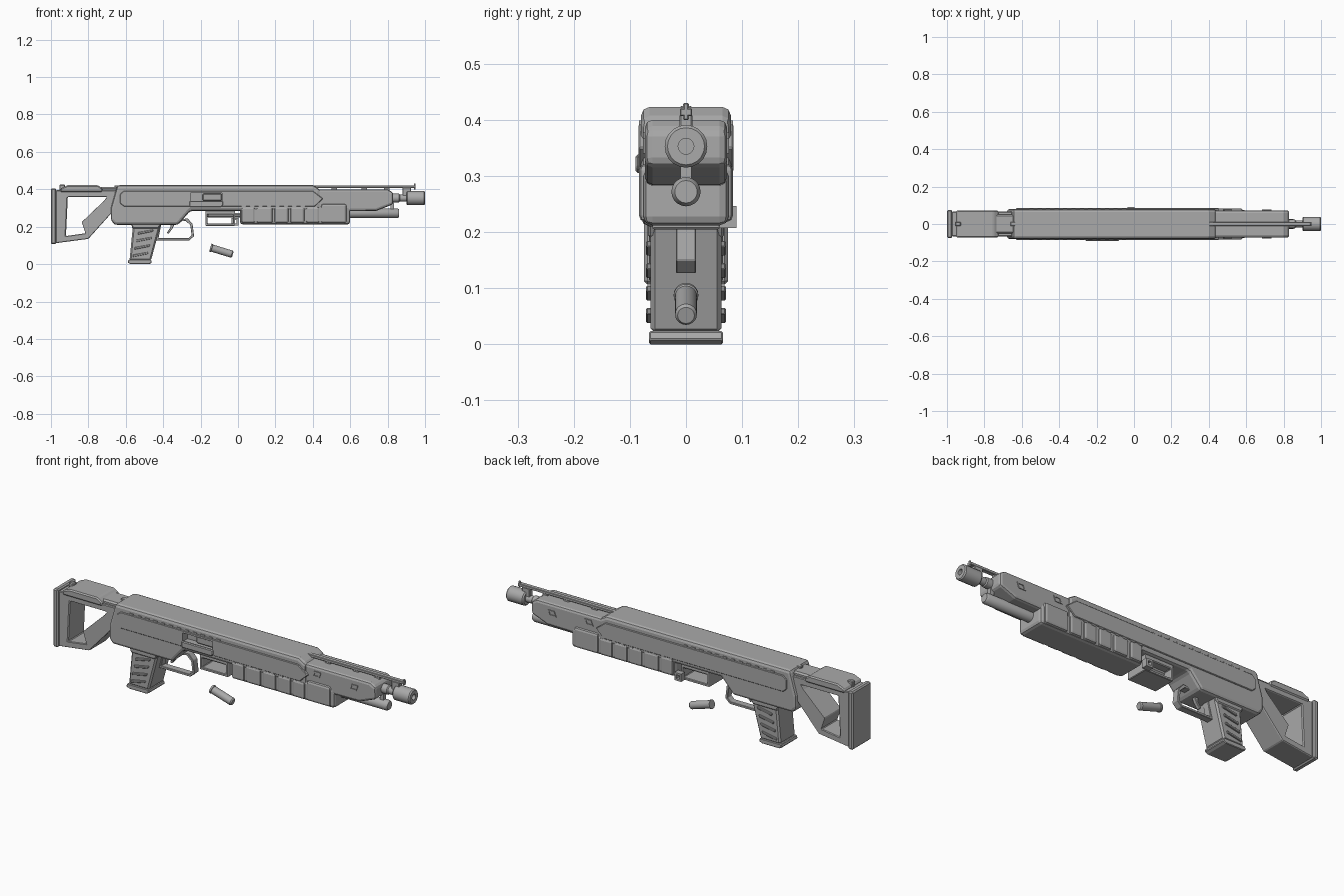
import bpy, bmesh, math
from mathutils import Vector, Matrix

cube = bpy.data.objects.get("Cube")
if cube:
    bpy.data.objects.remove(cube, do_unlink=True)

GREY = (0.4, 0.4, 0.4, 1)
steel = bpy.data.materials.new("plain grey")
steel.use_nodes = True
steel.diffuse_color = GREY
steel.node_tree.nodes["Principled BSDF"].inputs["Base Color"].default_value = GREY


def finish(name, bm, bevel=0, segments=1):
    bmesh.ops.recalc_face_normals(bm, faces=bm.faces)
    mesh = bpy.data.meshes.new(name)
    bm.to_mesh(mesh)
    bm.free()
    ob = bpy.data.objects.new(name, mesh)
    bpy.context.collection.objects.link(ob)
    mesh.materials.append(steel)
    if bevel:
        mod = ob.modifiers.new("Bevel", 'BEVEL')
        mod.width, mod.segments = bevel, segments
        mod.limit_method = 'ANGLE'
    return ob


def prism(name, profile, y0, y1, bevel=0, segments=1):
    """Side profile (x, z) extruded from y0 to y1."""
    bm = bmesh.new()
    a = [bm.verts.new((x, y0, z)) for x, z in profile]
    b = [bm.verts.new((x, y1, z)) for x, z in profile]
    bm.faces.new(a)
    bm.faces.new(b[::-1])
    for i in range(len(a)):
        j = (i + 1) % len(a)
        bm.faces.new((a[i], a[j], b[j], b[i]))
    return finish(name, bm, bevel, segments)


def ring(name, outer, inner, y0, y1, bevel=0):
    """Closed frame between two side profiles with the same point count."""
    bm = bmesh.new()
    loops = [[bm.verts.new((x, y, z)) for x, z in p]
             for p, y in ((outer, y0), (outer, y1), (inner, y1), (inner, y0))]
    for k in range(4):
        a, b = loops[k], loops[(k + 1) % 4]
        for i in range(len(a)):
            j = (i + 1) % len(a)
            bm.faces.new((a[i], a[j], b[j], b[i]))
    return finish(name, bm, bevel)


def rect(x0, x1, z0, z1):
    return [(x0, z0), (x1, z0), (x1, z1), (x0, z1)]


def box(name, x0, x1, y0, y1, z0, z1, bevel=0, segments=1):
    return prism(name, rect(x0, x1, z0, z1), y0, y1, bevel, segments)


def lathe(name, profile, z, steps=20):
    """Profile (x, radius) turned around an axis along x."""
    bm = bmesh.new()
    vs = [bm.verts.new((x, 0, r)) for x, r in profile]
    es = [bm.edges.new(p) for p in zip(vs, vs[1:])]
    bmesh.ops.spin(bm, geom=vs + es, cent=(0, 0, 0), axis=(1, 0, 0),
                   angle=math.tau, steps=steps)
    bmesh.ops.remove_doubles(bm, verts=bm.verts, dist=1e-5)
    ob = finish(name, bm)
    ob.location.z = z
    bpy.ops.object.select_all(action='DESELECT')
    ob.select_set(True)
    bpy.context.view_layer.objects.active = ob
    bpy.ops.object.shade_smooth_by_angle(angle=math.radians(35))
    return ob


def both_sides(name, build, y0, y1):
    build(name + "_left", y0, y1)
    build(name + "_right", -y1, -y0)


# Stock
box("butt_plate", -1, -.972, -.075, .075, .107, .405, .006)
ring("stock_frame",
     [(-.975, .395), (-.65, .395), (-.665, .33), (-.67, .28), (-.80, .135), (-.975, .112)],
     [(-.91, .36), (-.70, .36), (-.715, .34), (-.835, .225), (-.815, .165), (-.92, .15)],
     -.066, .066, .006)
prism("cheek_pad", [(-.95, .385), (-.725, .385), (-.725, .405), (-.75, .422),
                    (-.91, .422), (-.95, .405)], -.072, .072, .006)
box("stock_neck", -.75, -.63, -.052, .052, .37, .412, .008)
box("stock_post", -.955, -.925, -.012, .012, .39, .425, .004)

# Receiver and front body
receiver = prism("receiver", [(-.645, .423), (.40, .423), (.44, .40), (.44, .285), (-.255, .285),
                              (-.32, .21), (-.66, .21), (-.68, .235), (-.68, .30)],
                 -.080, .080, .015, 2)
prism("front_body", [(.38, .28), (.74, .285), (.83, .32), (.83, .383), (.80, .40), (.38, .40)],
      -.073, .073, .013, 2)
panel_shape = [(-.61, .308), (-.63, .325), (-.63, .375), (-.61, .392),
               (.40, .392), (.455, .35), (.41, .308)]
both_sides("side_panel", lambda n, a, b: prism(n, panel_shape, a, b, .003), .07, .085)

# Raised teeth along the panel edges
for i in range(12):
    x = -.56 + i * .045
    both_sides(f"upper_tooth_{i}",
               lambda n, a, b: box(n, x, x + .022, a, b, .386, .399), .07, .0835)
for i in range(8):
    x = .02 + i * .045
    both_sides(f"lower_tooth_{i}",
               lambda n, a, b: box(n, x, x + .022, a, b, .302, .314), .07, .0835)

# Framed slots on the front body
for i, x in enumerate((.475, .685)):
    z = .365 - i * .01
    outer = [(x, z - .015), (x + .04, z - .015), (x + .05, z + .013), (x + .012, z + .013)]
    inner = [(x + .009, z - .009), (x + .036, z - .009), (x + .041, z + .007), (x + .016, z + .007)]
    both_sides(f"slot_frame_{i}", lambda n, a, b: ring(n, outer, inner, a, b), .068, .077)

# Ejection port with bolt and lower plate
cutter = box("port_cutter", -.255, -.085, -.12, -.045, .335, .38)
cutter.hide_render = True
for ob in (receiver, bpy.data.objects["side_panel_right"]):
    cut = ob.modifiers.new("Port", 'BOOLEAN')
    cut.operation, cut.object, cut.solver = 'DIFFERENCE', cutter, 'EXACT'
cutter.hide_set(True)
box("bolt", -.19, -.085, -.07, -.04, .338, .377, .006)
prism("port_plate", [(-.26, .305), (-.09, .305), (-.08, .315), (-.08, .338), (-.26, .338)],
      -.09, -.075, .004)

# Sliding fore-end, split into ribbed sections
stops = [.015, .095, .19, .275, .36, .44, .585]
box("fore_end_core", .01, .60, -.076, .076, .212, .315, .016, 2)
for i, (a, b) in enumerate(zip(stops, stops[1:])):
    box(f"fore_end_section_{i}", a + .004, b - .004, -.084, .084, .218,
        .322 if i == 5 else .308, .012, 2)

# Loading tray under the receiver
ring("loading_tray", rect(-.175, -.015, .205, .29), rect(-.163, -.027, .218, .265),
     -.06, .06, .003)
box("tray_rod", -.165, .03, -.02, .02, .25, .272, .006)
ring("release_catch", rect(-.035, .003, .207, .247), rect(-.025, -.007, .217, .237),
     .06, .09)

# Grip
prism("grip", [(-.56, .225), (-.41, .225), (-.465, .02), (-.58, .02)], -.063, .063, .008)
prism("grip_base", [(-.59, .008), (-.575, 0), (-.475, 0), (-.46, .008), (-.465, .024),
                    (-.585, .024)], -.066, .066, .003)
prism("grip_collar", [(-.575, .235), (-.40, .235), (-.425, .19), (-.565, .19)],
      -.068, .068, .005)
for i in range(4):
    x, z = -.562 + i * .009, .05 + i * .04
    rib = [(x, z - .012), (x + .08, z + .004), (x + .083, z + .015), (x, z)]
    both_sides(f"grip_rib_{i}", lambda n, a, b: prism(n, rib, a, b, .002), .06, .071)

# Trigger and its guard
ring("trigger_guard",
     [(-.43, .215), (-.27, .245), (-.243, .215), (-.235, .15), (-.26, .127), (-.445, .127)],
     [(-.41, .212), (-.28, .232), (-.255, .208), (-.248, .155), (-.265, .139), (-.425, .139)],
     -.018, .018, .002)
prism("trigger", [(-.36, .225), (-.335, .225), (-.35, .19), (-.372, .162), (-.38, .168),
                  (-.362, .195)], -.01, .01, .002)

# Barrel, muzzle and magazine tube
lathe("barrel", [(.70, 0), (.70, .024), (.86, .024), (.865, .019), (.92, .019), (.92, 0)], .353)
lathe("muzzle", [(.90, 0), (.90, .032), (.906, .038), (.994, .038), (1, .033),
                 (1, .014), (.96, .014), (.96, 0)], .353)
lathe("magazine_tube", [(.45, 0), (.45, .026), (.852, .026), (.862, .02), (.862, 0)], .272)
box("tube_clamp", .815, .835, -.01, .01, .28, .34)

# Top rib and front sight
box("top_rib", -.66, .95, -.011, .011, .407, .421, .002)
for i, x in enumerate((.50, .66, .78)):
    box(f"rib_support_{i}", x, x + .03, -.009, .009, .385, .41)
box("sight_block", .88, .925, -.012, .012, .365, .41, .003)
box("front_sight", .94, .95, -.005, .005, .40, .43, .002)

# Loose shell below
shell = lathe("loose_shell", [(-.063, 0), (-.063, .022), (-.055, .022), (-.053, .0195),
                              (.057, .0195), (.063, .015), (.063, 0)], .07)
shell.location.x = -.088
shell.rotation_euler.y = math.radians(17)
